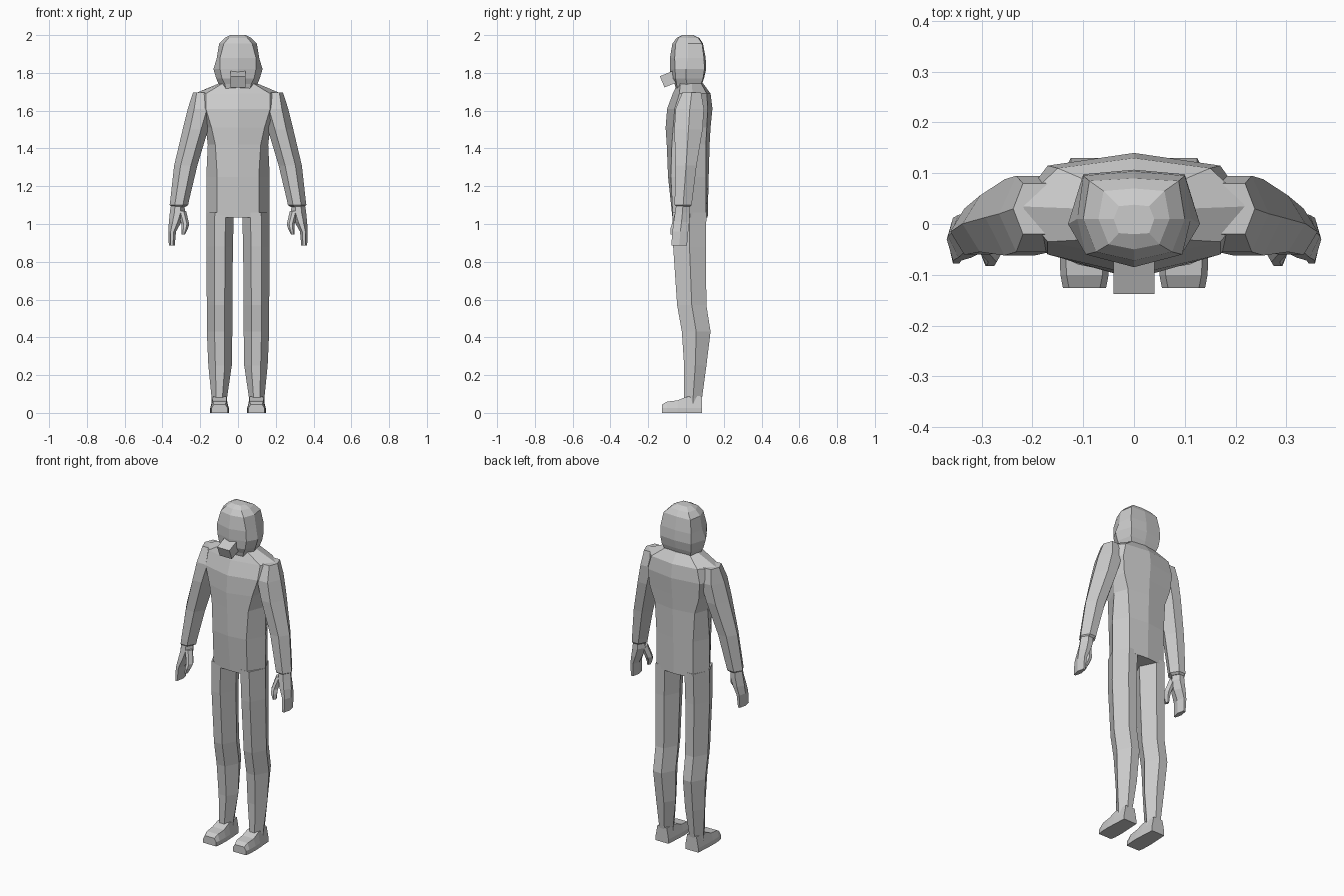
import bpy, bmesh


def loft(name, rings, mirror=False):
    """Skin a stack of equal-sized rings and cap both ends."""
    bm = bmesh.new()
    vs = [[bm.verts.new(p) for p in r] for r in rings]
    n = len(rings[0])
    for a, b in zip(vs, vs[1:]):
        for i in range(n):
            j = (i + 1) % n
            bm.faces.new((a[i], a[j], b[j], b[i]))
    bm.faces.new(vs[0])
    bm.faces.new(vs[-1])
    bmesh.ops.recalc_face_normals(bm, faces=bm.faces)
    me = bpy.data.meshes.new(name)
    bm.to_mesh(me)
    bm.free()
    ob = bpy.data.objects.new(name, me)
    bpy.context.collection.objects.link(ob)
    if mirror:
        ob.modifiers.new("mirror", "MIRROR")
    return ob


def body_ring(z, yf, xm, ym, xs, ys, xb, ybm, yb):
    """Symmetric eight-sided ring: front, front corner, side ridge, back corner, back."""
    half = [(xm, ym), (xs, ys), (xb, ybm)]
    return ([(0, yf, z)] + [(x, y, z) for x, y in half] + [(0, yb, z)]
            + [(-x, y, z) for x, y in reversed(half)])


def limb_ring(z, xi, xo, yf, yb, c=0.3, tilt=0.0):
    """Six-sided ring with ridges on the inner and outer sides; tilt raises the outside."""
    w, ym = xo - xi, (yf + yb) / 2
    pts = [(xi, ym), (xi + c * w, yf), (xo - c * w, yf),
           (xo, ym), (xo - c * w, yb), (xi + c * w, yb)]
    return [(x, y, z + tilt * ((x - xi) / w - 0.5)) for x, y in pts]


# torso
loft("torso", [body_ring(*r) for r in (
    (1.035, -.072, .11, -.07, .166, .02, .12, .105, .115),
    (1.25, -.095, .11, -.08, .168, .02, .12, .105, .12),
    (1.42, -.102, .12, -.075, .16, .025, .13, .105, .125),
    (1.51, -.108, .14, -.068, .17, .03, .16, .11, .13),
    (1.61, -.10, .17, -.06, .23, .03, .17, .115, .14),
    (1.69, -.07, .17, -.035, .23, .035, .15, .11, .13),
    (1.745, -.045, .08, -.03, .10, .03, .08, .08, .09))])

# hooded head
loft("head", [body_ring(*r) for r in (
    (1.70, -.05, .06, -.04, .085, .01, .075, .075, .085),
    (1.74, -.06, .07, -.05, .102, .005, .085, .08, .085),
    (1.77, -.08, .085, -.055, .115, .0, .095, .09, .095),
    (1.82, -.085, .095, -.058, .13, .0, .10, .098, .107),
    (1.88, -.085, .095, -.06, .112, .01, .10, .095, .104),
    (1.955, -.072, .075, -.055, .10, .01, .088, .085, .09),
    (1.985, -.05, .05, -.04, .07, .01, .06, .065, .07),
    (2.00, -.02, .03, -.018, .04, .01, .03, .035, .038))])

# breathing filter on the face
quad = [(-.138, 1.782), (-.06, 1.815), (-.035, 1.755), (-.114, 1.723)]
loft("mask_filter", [[(x, y, z) for y, z in quad] for x in (-.04, .04)])

# legs
loft("leg", [limb_ring(*r) for r in (
    (.03, .057, .138, -.01, .083),
    (.08, .058, .14, -.01, .085),
    (.25, .033, .157, -.01, .108),
    (.43, .03, .165, -.022, .13),
    (.57, .03, .165, -.047, .108),
    (.88, .027, .168, -.068, .105),
    (1.06, .022, .166, -.072, .108))], mirror=True)

# shoes, lofted from heel to toe
loft("shoe", [[(xi, y, 0), (xi, y, .025), (xi + .012, y, h),
               (xo - .012, y, h), (xo, y, .025), (xo, y, 0)]
              for y, xi, xo, h in (
    (.085, .055, .14, .09), (.0, .05, .145, .085),
    (-.045, .048, .147, .066), (-.10, .05, .145, .06), (-.126, .055, .14, .045))],
     mirror=True)

# sleeves
loft("sleeve", [limb_ring(*r) for r in (
    (1.695, .11, .238, -.02, .08, .15),
    (1.61, .13, .266, -.055, .095, .25),
    (1.50, .158, .293, -.062, .088, .28),
    (1.31, .215, .338, -.055, .056, .28),
    (1.13, .258, .358, -.06, .034, .28),
    (1.10, .264, .362, -.06, .03, .28),
    (1.09, .28, .35, -.05, .02, .28))], mirror=True)

# palm with closed fingers
loft("hand", [limb_ring(*r) for r in (
    (1.12, .285, .352, -.05, .02),
    (1.06, .28, .361, -.058, .02),
    (1.01, .30, .366, -.066, .018),
    (.96, .328, .369, -.072, .012),
    (.885, .335, .366, -.078, .005))], mirror=True)

# thumb
loft("thumb", [limb_ring(*r) for r in (
    (1.07, .275, .32, -.055, -.01),
    (1.0, .258, .30, -.075, -.03),
    (.975, .265, .30, -.083, -.045),
    (.945, .28, .298, -.083, -.055))], mirror=True)
